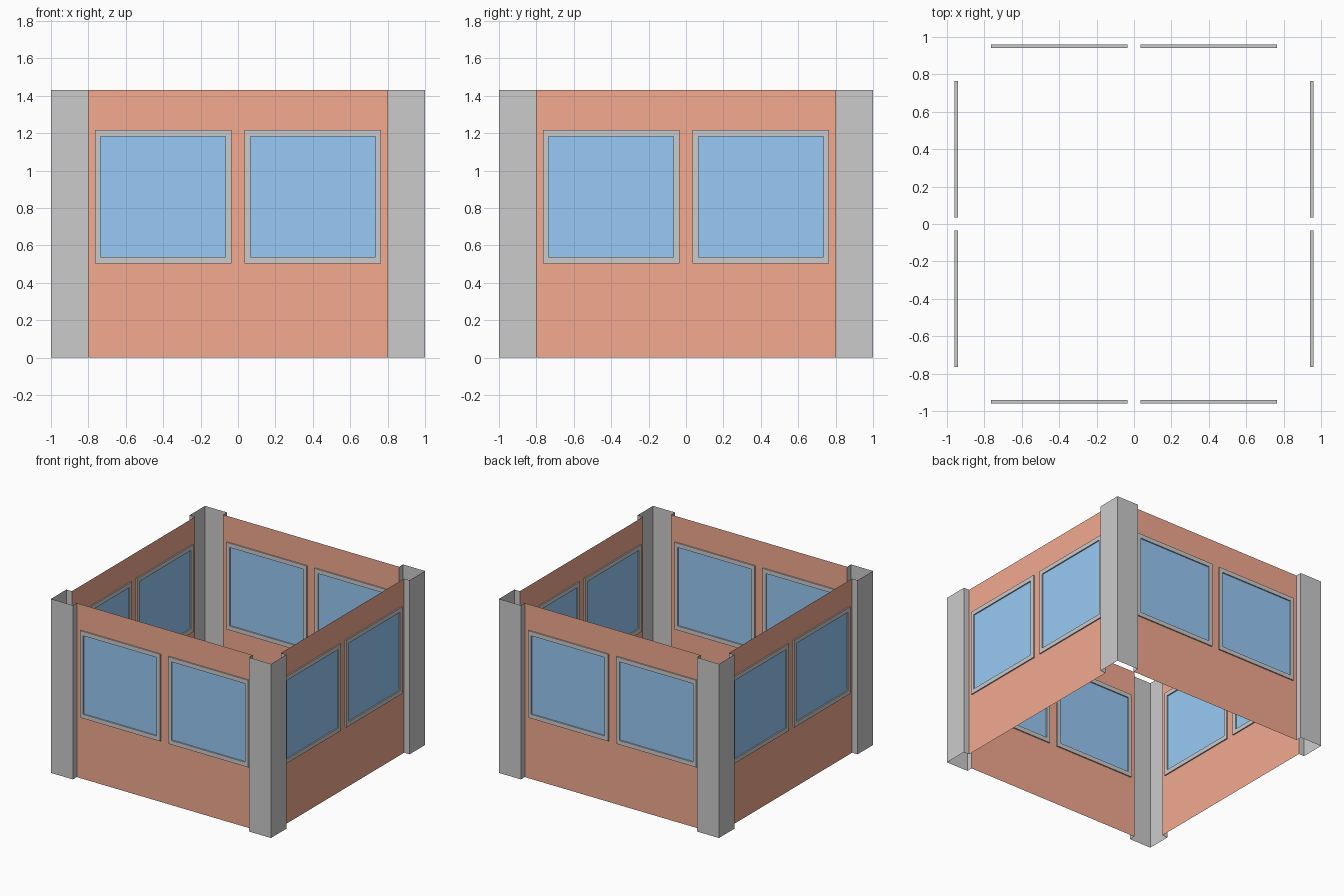
import bpy, bmesh, math
from mathutils import Matrix

if "Cube" in bpy.data.objects:
    bpy.data.objects.remove(bpy.data.objects["Cube"])

H = 1.43            # wall height
WALL = 0.95         # wall distance from centre
OUT, IN = 1.0, 0.8  # pillar outer and inner limits


def material(name, rgb):
    m = bpy.data.materials.new(name)
    m.diffuse_color = (*rgb, 1)
    m.use_nodes = True
    m.node_tree.nodes["Principled BSDF"].inputs["Base Color"].default_value = m.diffuse_color
    return m


def finish(bm, name, turn, mat=None):
    bm.transform(Matrix.Rotation(turn * math.pi / 2, 4, 'Z'))
    mesh = bpy.data.meshes.new(name)
    bm.to_mesh(mesh)
    bm.free()
    obj = bpy.data.objects.new(name, mesh)
    if mat:
        mesh.materials.append(mat)
    bpy.context.collection.objects.link(obj)


def panel(bm, xs, zs, y, holes=()):
    """Vertical sheet facing -y, gridded by xs and zs, leaving out hole cells."""
    v = [[bm.verts.new((x, y, z)) for z in zs] for x in xs]
    return [bm.faces.new((v[i][j], v[i + 1][j], v[i + 1][j + 1], v[i][j + 1]))
            for i in range(len(xs) - 1) for j in range(len(zs) - 1)
            if (i, j) not in holes]


brick = material("wall_orange", (0.90, 0.40, 0.28))
blue = material("glass_blue", (0.31, 0.59, 0.92))

# Window sizes: frame outside and glass edges
fx, fz = (0.035, 0.765), (0.502, 1.217)
gx, gz = (0.067, 0.735), (0.537, 1.182)
T = 0.01            # half depth of the frame

for turn, side in enumerate(("front", "right", "back", "left")):
    # Wall sheet with two window openings
    bm = bmesh.new()
    panel(bm, (-IN, -gx[1], -gx[0], gx[0], gx[1], IN), (0, *gz, H), -WALL,
          {(1, 1), (3, 1)})
    finish(bm, side + "_wall", turn, brick)

    for s, tag in ((-1, "a"), (1, "b")):
        # Glass pane
        bm = bmesh.new()
        panel(bm, sorted(s * x for x in gx), gz, -WALL)
        finish(bm, f"{side}_glass_{tag}", turn, blue)

        # Frame ring, extruded through the wall
        bm = bmesh.new()
        faces = panel(bm, sorted(s * x for x in (*fx, *gx)),
                      sorted((*fz, *gz)), -WALL - T, {(1, 1)})
        ring = bmesh.ops.extrude_face_region(bm, geom=faces, use_keep_orig=True)
        verts = [e for e in ring["geom"] if isinstance(e, bmesh.types.BMVert)]
        bmesh.ops.translate(bm, verts=verts, vec=(0, 2 * T, 0))
        bmesh.ops.recalc_face_normals(bm, faces=bm.faces)
        finish(bm, f"{side}_frame_{tag}", turn)

    # Open corner pillar: L-shaped sheet with short returns to the walls
    bm = bmesh.new()
    path = [(IN, -WALL), (IN, -OUT), (OUT, -OUT), (OUT, -IN), (WALL, -IN)]
    rows = [[bm.verts.new((x, y, z)) for x, y in path] for z in (0, H)]
    for i in range(len(path) - 1):
        bm.faces.new((rows[0][i], rows[0][i + 1], rows[1][i + 1], rows[1][i]))
    finish(bm, side + "_corner_pillar", turn)
